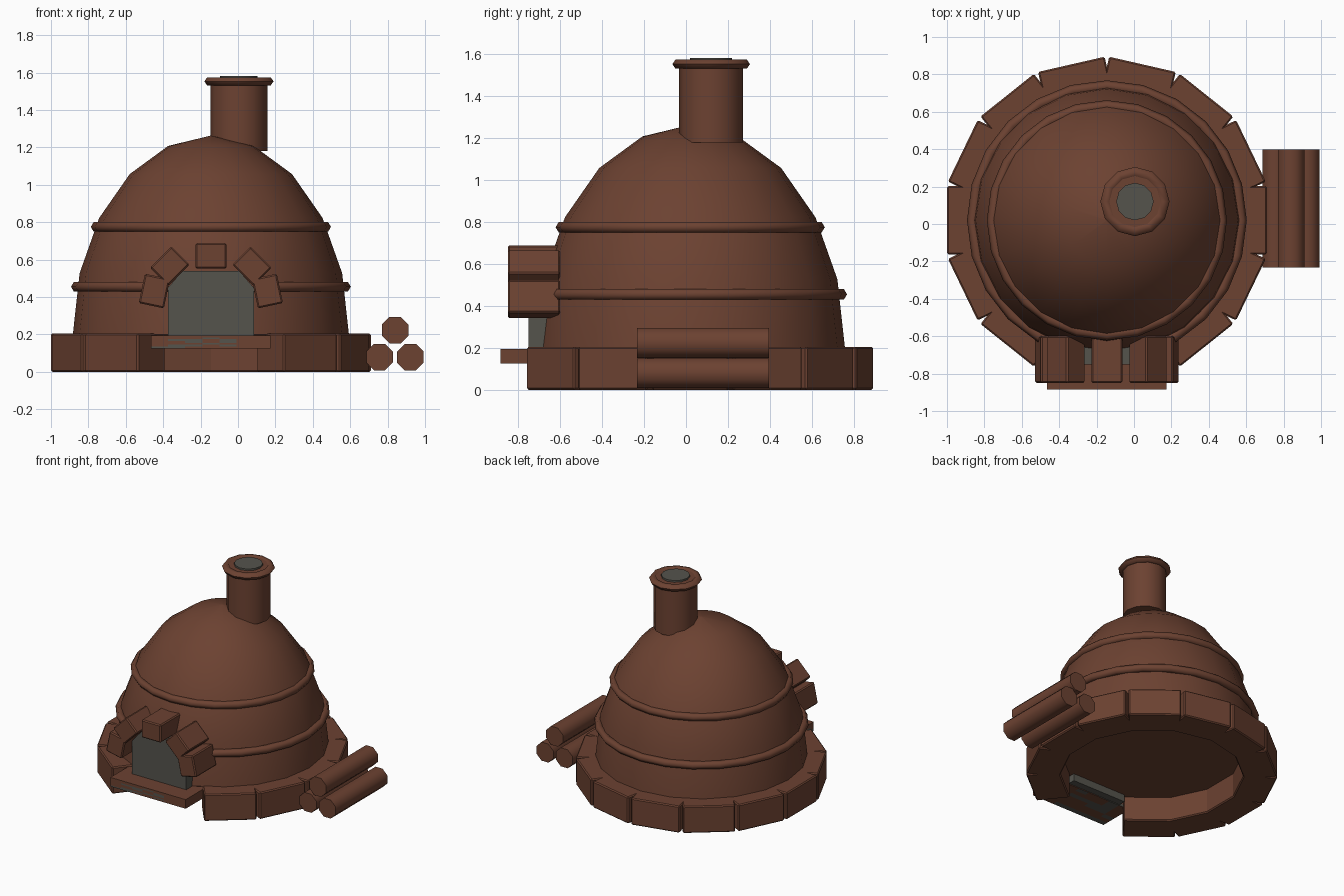
import bpy, bmesh, math, random
from mathutils import Matrix, Vector

random.seed(4)
if "Cube" in bpy.data.objects:
    bpy.data.objects.remove(bpy.data.objects["Cube"])

CX, CY = -0.145, 0.02      # dome centre


def material(name, rgb):
    m = bpy.data.materials.new(name)
    m.use_nodes = True
    m.diffuse_color = (*rgb, 1)
    m.node_tree.nodes["Principled BSDF"].inputs["Base Color"].default_value = (*rgb, 1)
    return m


clay = material("fired_clay", (0.15, 0.054, 0.031))
soot = material("soot_grey", (0.09, 0.087, 0.073))


def finish(name, bm, mats, angle=35):
    bmesh.ops.recalc_face_normals(bm, faces=bm.faces)
    mesh = bpy.data.meshes.new(name)
    bm.to_mesh(mesh)
    bm.free()
    for m in mats:
        mesh.materials.append(m)
    ob = bpy.data.objects.new(name, mesh)
    bpy.context.collection.objects.link(ob)
    bpy.ops.object.select_all(action='DESELECT')
    bpy.context.view_layer.objects.active = ob
    ob.select_set(True)
    bpy.ops.object.shade_smooth_by_angle(angle=math.radians(angle))
    return ob


def box(name, size, matrix, mat=clay, bevel=0.008):
    bm = bmesh.new()
    bmesh.ops.create_cube(bm, size=1, matrix=Matrix.Diagonal((*size, 1)))
    bmesh.ops.bevel(bm, geom=bm.edges[:], offset=bevel, segments=1, affect='EDGES')
    bm.transform(matrix)
    return finish(name, bm, [mat])


def lathe(name, profile, centre, sides, mat=clay, closed=False, angle=35):
    """Revolve (radius, z) points around a vertical axis."""
    bm = bmesh.new()
    rings = []
    for r, z in profile:
        ring = []
        for i in range(sides):
            a = 2 * math.pi * i / sides
            ring.append(bm.verts.new((centre[0] + r * math.cos(a),
                                      centre[1] + r * math.sin(a), z)))
        rings.append(ring)
    pairs = list(zip(rings, rings[1:]))
    if closed:
        pairs.append((rings[-1], rings[0]))
    else:
        bm.faces.new(rings[0])
        bm.faces.new(rings[-1])
    for low, high in pairs:
        for i in range(sides):
            j = (i + 1) % sides
            bm.faces.new((low[i], low[j], high[j], high[i]))
    bmesh.ops.remove_doubles(bm, verts=bm.verts, dist=0.0005)
    return finish(name, bm, [mat], angle)


def hoop(name, radius, z, width, height, centre, sides):
    section = [(radius + width * math.cos(k * math.pi / 3),
                z + height * math.sin(k * math.pi / 3)) for k in range(6)]
    return lathe(name, section, centre, sides, closed=True, angle=65)


# Ring of base blocks, open at the front
STEP = 2 * math.pi / 14
for k in range(14):
    if k in (10, 11):
        continue
    turn = Matrix.Translation((CX, CY, 0)) @ Matrix.Rotation(k * STEP, 4, 'Z')
    box(f"base_block_{k}", (0.235, 0.365, 0.205),
        turn @ Matrix.Translation((0.7375, 0, 0.1025)))

# Domed oven body with a flat floor
dome = [(0.738 * math.cos(math.radians(a)), 0.2 + 1.06 * math.sin(math.radians(a)))
        for a in range(0, 90, 18)] + [(0.001, 1.263)]
lathe("dome", [(0.72, 0.185)] + dome, (CX, CY), 20)

# Raised bands around the dome
hoop("lower_band", 0.718, 0.455, 0.03, 0.029, (CX, CY), 24)
hoop("upper_band", 0.612, 0.775, 0.03, 0.029, (CX, CY), 24)

# Chimney, rim and sooty flue
FLUE = (0.005, 0.12)
lathe("chimney", [(0.153, 1.18), (0.153, 1.57)], FLUE, 12)
hoop("chimney_rim", 0.155, 1.553, 0.03, 0.025, FLUE, 12)
lathe("flue_opening", [(0.1, 1.5), (0.1, 1.583)], FLUE, 12, soot)

# Dark oven mouth with clipped upper corners
bm = bmesh.new()
outline = [(-0.23, 0.13), (0.23, 0.13), (0.23, 0.45), (0.15, 0.54), (-0.15, 0.54), (-0.23, 0.45)]
front = bm.faces.new([bm.verts.new((CX + x, -0.75, z)) for x, z in outline])
new = bmesh.ops.extrude_face_region(bm, geom=[front])
bmesh.ops.translate(bm, vec=(0, 0.2, 0),
                    verts=[v for v in new["geom"] if isinstance(v, bmesh.types.BMVert)])
finish("oven_mouth", bm, [soot])

# Arch stones around the mouth: offset, height, tilt
for side in (-1, 1):
    for name, dx, z, tilt in (("lower", 0.302, 0.432, 78), ("upper", 0.22, 0.565, 45)):
        box(f"arch_stone_{name}_{'left' if side > 0 else 'right'}", (0.16, 0.25, 0.137),
            Matrix.Translation((CX + side * dx, -0.725, z))
            @ Matrix.Rotation(math.radians(side * tilt), 4, 'Y'))
box("arch_keystone", (0.165, 0.25, 0.137), Matrix.Translation((CX, -0.725, 0.62)))

# Sill slab with soot stains on its front, ends and underside
bm = bmesh.new()
bmesh.ops.create_cube(bm, size=1, matrix=Matrix.Translation((CX, -0.745, 0.16))
                      @ Matrix.Diagonal((0.64, 0.28, 0.07, 1)))
bmesh.ops.subdivide_edges(bm, edges=bm.edges[:], cuts=6, use_grid_fill=True)
for f in bm.faces:
    c = f.calc_center_median()
    f.normal_update()
    if f.normal.z < 0.5 and c.x < 0.0 and c.z < 0.18 and random.random() < 0.4:
        f.material_index = 1
finish("sill", bm, [clay, soot])

# Stack of firewood logs
for i, (x, z) in enumerate(((0.757, 0.079), (0.921, 0.079), (0.84, 0.223))):
    bm = bmesh.new()
    bmesh.ops.create_cone(bm, cap_ends=True, segments=8, radius1=0.077, radius2=0.077, depth=0.63,
                          matrix=Matrix.Translation((x, 0.082, z))
                          @ Matrix.Rotation(math.pi / 2, 4, 'X')
                          @ Matrix.Rotation(math.pi / 8, 4, 'Z'))
    finish(f"log_{i}", bm, [clay], 50)
